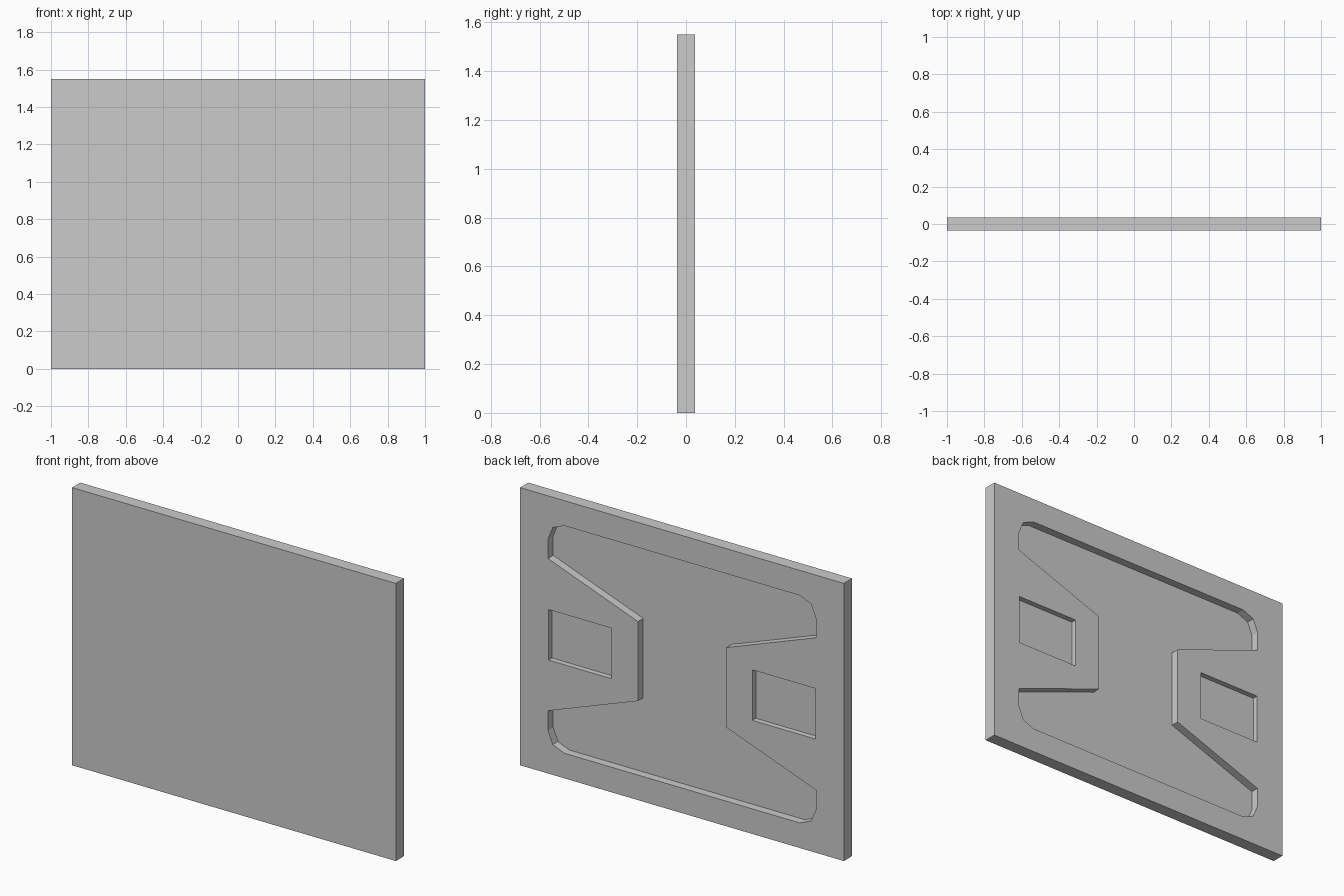
import bpy, bmesh, math

if "Cube" in bpy.data.objects:
    bpy.data.objects.remove(bpy.data.objects["Cube"])

W, H, T = 2.0, 1.55, 0.072   # panel width, height, thickness
MID = 0.775                  # mid height
BACK = T / 2


def prism(name, outline, y0, y1):
    """Extrude an (x, z) outline from y0 to y1."""
    bm = bmesh.new()
    face = bm.faces.new([bm.verts.new((x, y0, z)) for x, z in outline])
    ext = bmesh.ops.extrude_face_region(bm, geom=[face])
    verts = [g for g in ext["geom"] if isinstance(g, bmesh.types.BMVert)]
    bmesh.ops.translate(bm, verts=verts, vec=(0, y1 - y0, 0))
    bmesh.ops.recalc_face_normals(bm, faces=bm.faces)
    mesh = bpy.data.meshes.new(name)
    bm.to_mesh(mesh)
    bm.free()
    obj = bpy.data.objects.new(name, mesh)
    bpy.context.collection.objects.link(obj)
    return obj


def rect(x0, x1, z0, z1):
    return [(x0, z0), (x1, z0), (x1, z1), (x0, z1)]


def carve(target, name, outline, depth):
    """Cut a pocket of the given depth into the back face."""
    cutter = prism(name, outline, BACK - depth, BACK + 0.05)
    cutter.hide_render = True
    mod = target.modifiers.new(name, 'BOOLEAN')
    mod.operation = 'DIFFERENCE'
    mod.solver = 'EXACT'
    mod.object = cutter
    bpy.context.view_layer.objects.active = target
    bpy.ops.object.modifier_apply(modifier=mod.name)
    bpy.data.objects.remove(cutter)


# Main slab
panel = prism("wall_panel", rect(-W / 2, W / 2, 0, H), -BACK, BACK)

# Large waisted recess: upper right quarter, mirrored to all four
R, X, Z = 0.1, 0.827, 0.635
corner = [(X - R + R * math.cos(a), Z - R + R * math.sin(a))
          for a in (0, math.pi / 4, math.pi / 2)]
quarter = [(0.272, 0.222), (X, 0.425)] + corner
half = quarter + [(-x, z) for x, z in reversed(quarter)]
full = half + [(x, -z) for x, z in reversed(half)]
carve(panel, "waisted_recess", [(x, z + MID) for x, z in full], 0.046)

# Shallow rectangular pocket in each side tab
for side, label in ((1, "right"), (-1, "left")):
    x0, x1 = sorted((side * 0.435, side * 0.825))
    carve(panel, label + "_pocket", rect(x0, x1, MID - 0.141, MID + 0.141), 0.031)
